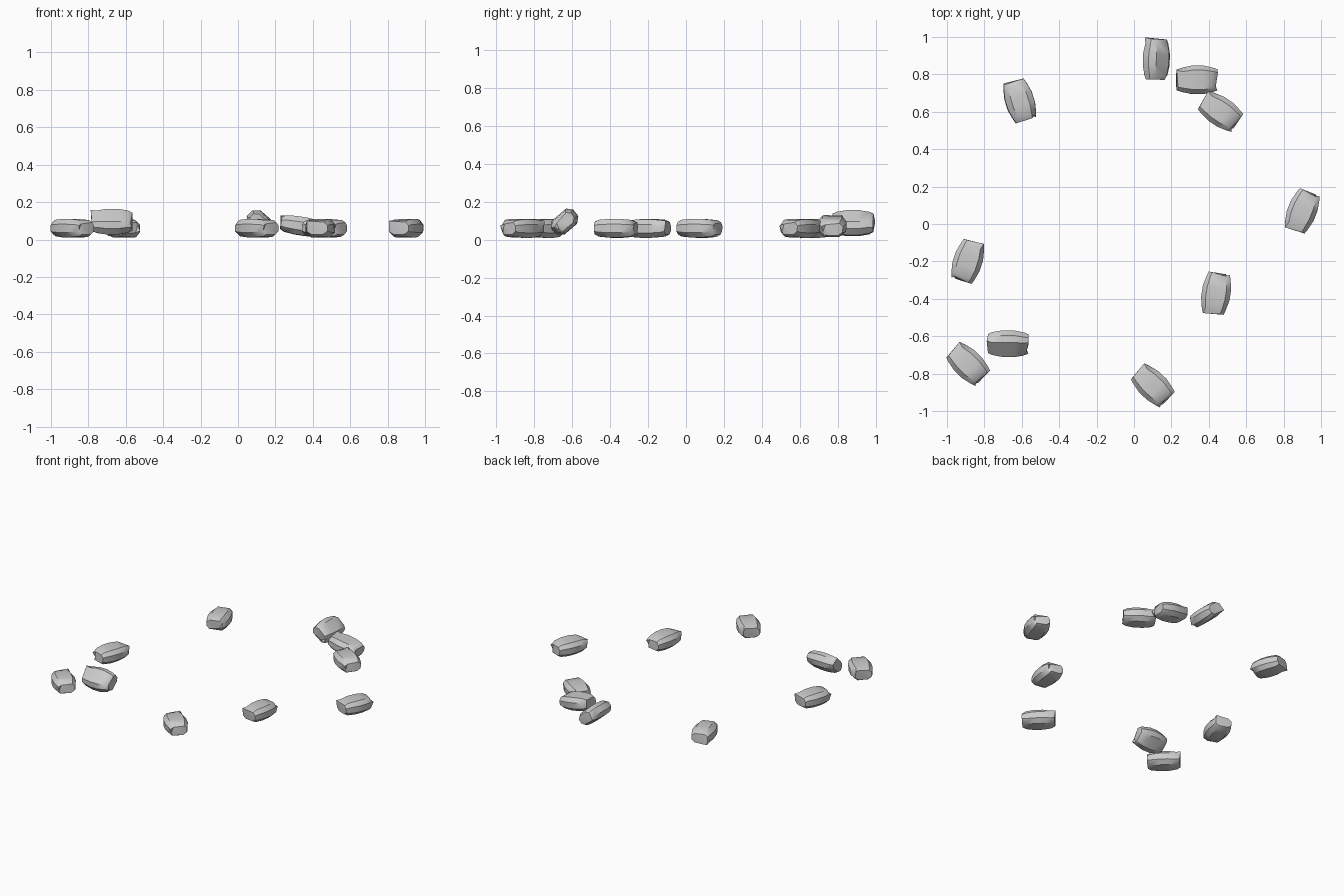
import bpy, bmesh
from math import radians
from mathutils import Matrix, Vector

if "Cube" in bpy.data.objects:
    bpy.data.objects.remove(bpy.data.objects["Cube"])

# Rounded-slab cross-section (width, height)
PROFILE = [(-.052, .048), (.05, .05), (.074, .022), (.073, -.022),
           (.045, -.048), (-.042, -.05), (-.073, -.024), (-.076, .02)]
# Stations along the length: (position, width scale, height scale)
STATIONS = [(-.108, .76, .66), (-.085, .86, .9), (-.03, 1.02, 1), (.03, 1.02, 1),
            (.085, .86, .9), (.108, .76, .66)]


def make_stone_mesh():
    bm = bmesh.new()
    rings = [[bm.verts.new((x, w * sw, h * sh)) for w, h in PROFILE]
             for x, sw, sh in STATIONS]
    n = len(PROFILE)
    for a, b in zip(rings, rings[1:]):
        for i in range(n):
            j = (i + 1) % n
            bm.faces.new((a[i], a[j], b[j], b[i]))
    bm.faces.new(rings[0])
    bm.faces.new(rings[-1])
    # Chipped corners: one pointed tip, two worn corners
    rings[-1][0].co += Vector((.008, -.014, .008))
    rings[0][3].co += Vector((.012, -.008, .0))
    rings[0][1].co += Vector((.01, -.004, -.01))
    bmesh.ops.triangulate(bm, faces=[f for f in bm.faces if len(f.verts) > 4])
    bmesh.ops.recalc_face_normals(bm, faces=bm.faces)
    mesh = bpy.data.meshes.new("stone")
    bm.to_mesh(mesh)
    bm.free()
    return mesh


# Placement: x, y, z, yaw, pitch, roll
STONES = [
    (.12, .88, .09, 88, 0, -140),
    (.337, .77, .072, 180, -9, 0),
    (.462, .60, .06, 146, 0, 0),
    (.90, .07, .06, -112, 0, 0),
    (.44, -.37, .06, -99, 0, 0),
    (.10, -.865, .06, 136, 0, 0),
    (-.672, -.64, .093, 179, 0, -42),
    (-.887, -.75, .06, 136, 0, 0),
    (-.89, -.20, .06, 72, 0, 0),
    (-.61, .658, .06, 108, 0, 180),
]

base = make_stone_mesh()
for k, (x, y, z, yaw, pitch, roll) in enumerate(STONES):
    ob = bpy.data.objects.new(f"stone_{k + 1}", base.copy())
    bpy.context.collection.objects.link(ob)
    ob.matrix_world = (Matrix.Translation((x, y, z))
                       @ Matrix.Rotation(radians(yaw), 4, 'Z')
                       @ Matrix.Rotation(radians(pitch), 4, 'Y')
                       @ Matrix.Rotation(radians(roll), 4, 'X'))
    bpy.ops.object.select_all(action='DESELECT')
    ob.select_set(True)
    bpy.context.view_layer.objects.active = ob
    bpy.ops.object.shade_smooth_by_angle(angle=radians(40))
